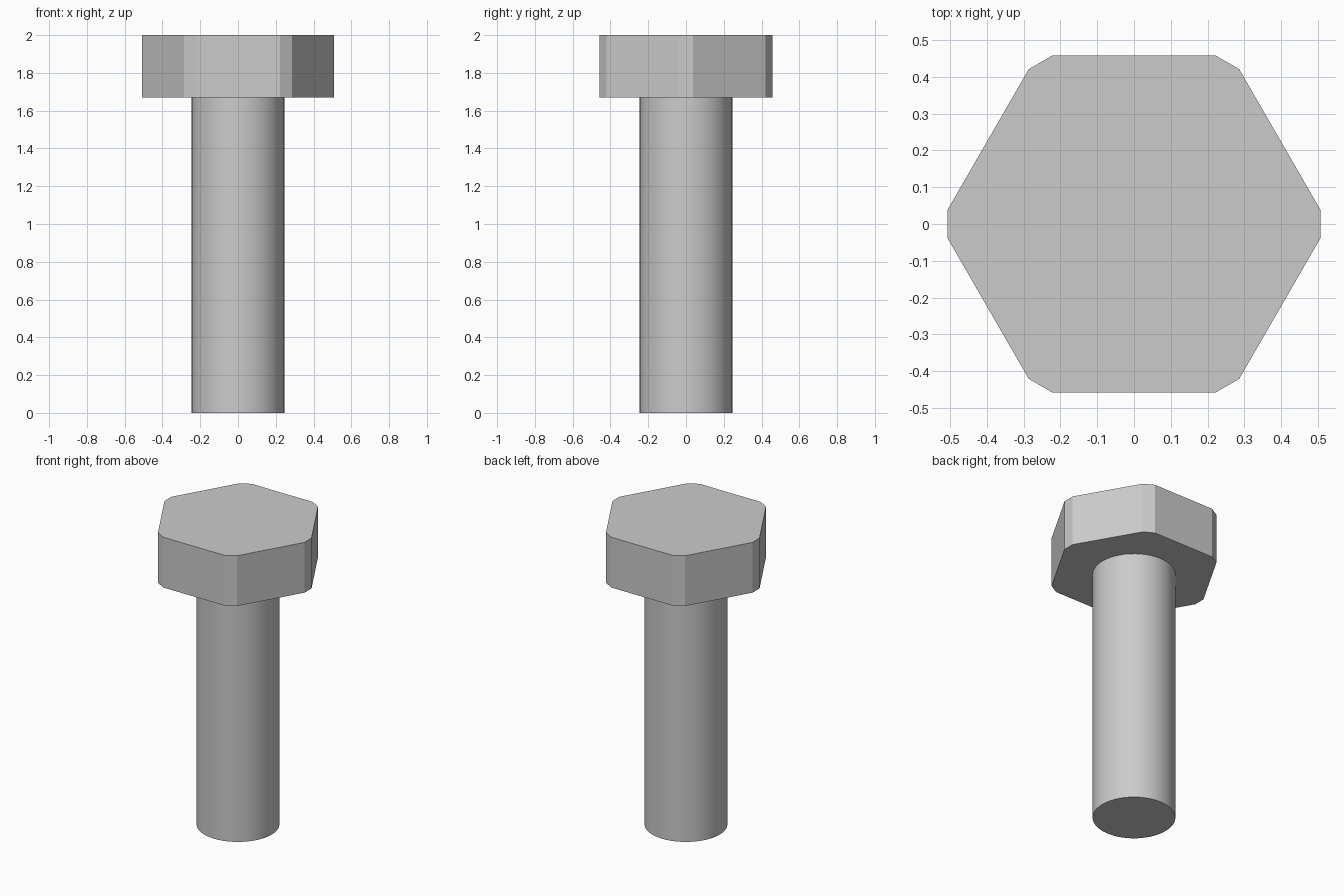
import bpy
import bmesh
from math import radians, cos, sin

cube = bpy.data.objects.get("Cube")
if cube:
    bpy.data.objects.remove(cube, do_unlink=True)

HEAD_BOTTOM, HEAD_TOP = 1.67, 2.0
HEAD_RADIUS, CORNER_HALF_ANGLE = 0.509, 4.2
SHANK_RADIUS, SHANK_SIDES = 0.246, 48

steel = bpy.data.materials.new("plain grey steel")
steel.use_nodes = True
grey = (0.6, 0.6, 0.6, 1)
steel.diffuse_color = grey
steel.node_tree.nodes["Principled BSDF"].inputs["Base Color"].default_value = grey


def prism(name, outline, bottom, top):
    """Extrude a flat outline straight up into a closed solid."""
    bm = bmesh.new()
    base = bm.faces.new([bm.verts.new((x, y, bottom)) for x, y in outline])
    extruded = bmesh.ops.extrude_face_region(bm, geom=[base], use_keep_orig=True)
    for item in extruded["geom"]:
        if isinstance(item, bmesh.types.BMVert):
            item.co.z = top
    bmesh.ops.recalc_face_normals(bm, faces=bm.faces)
    mesh = bpy.data.meshes.new(name)
    bm.to_mesh(mesh)
    bm.free()
    mesh.materials.append(steel)
    obj = bpy.data.objects.new(name, mesh)
    bpy.context.collection.objects.link(obj)
    return obj


def ring(radius, angles):
    return [(radius * cos(radians(a)), radius * sin(radians(a))) for a in angles]


# Hexagonal head with its six upright corners cut flat
head_angles = [60 * k + side * CORNER_HALF_ANGLE for k in range(6) for side in (-1, 1)]
prism("hex_head", ring(HEAD_RADIUS, head_angles), HEAD_BOTTOM, HEAD_TOP)

# Smooth round shank with sharp end rims
shank_angles = [360 * k / SHANK_SIDES for k in range(SHANK_SIDES)]
shank = prism("shank", ring(SHANK_RADIUS, shank_angles), 0, HEAD_BOTTOM)
bpy.ops.object.select_all(action="DESELECT")
shank.select_set(True)
bpy.context.view_layer.objects.active = shank
bpy.ops.object.shade_smooth_by_angle(angle=radians(30))
